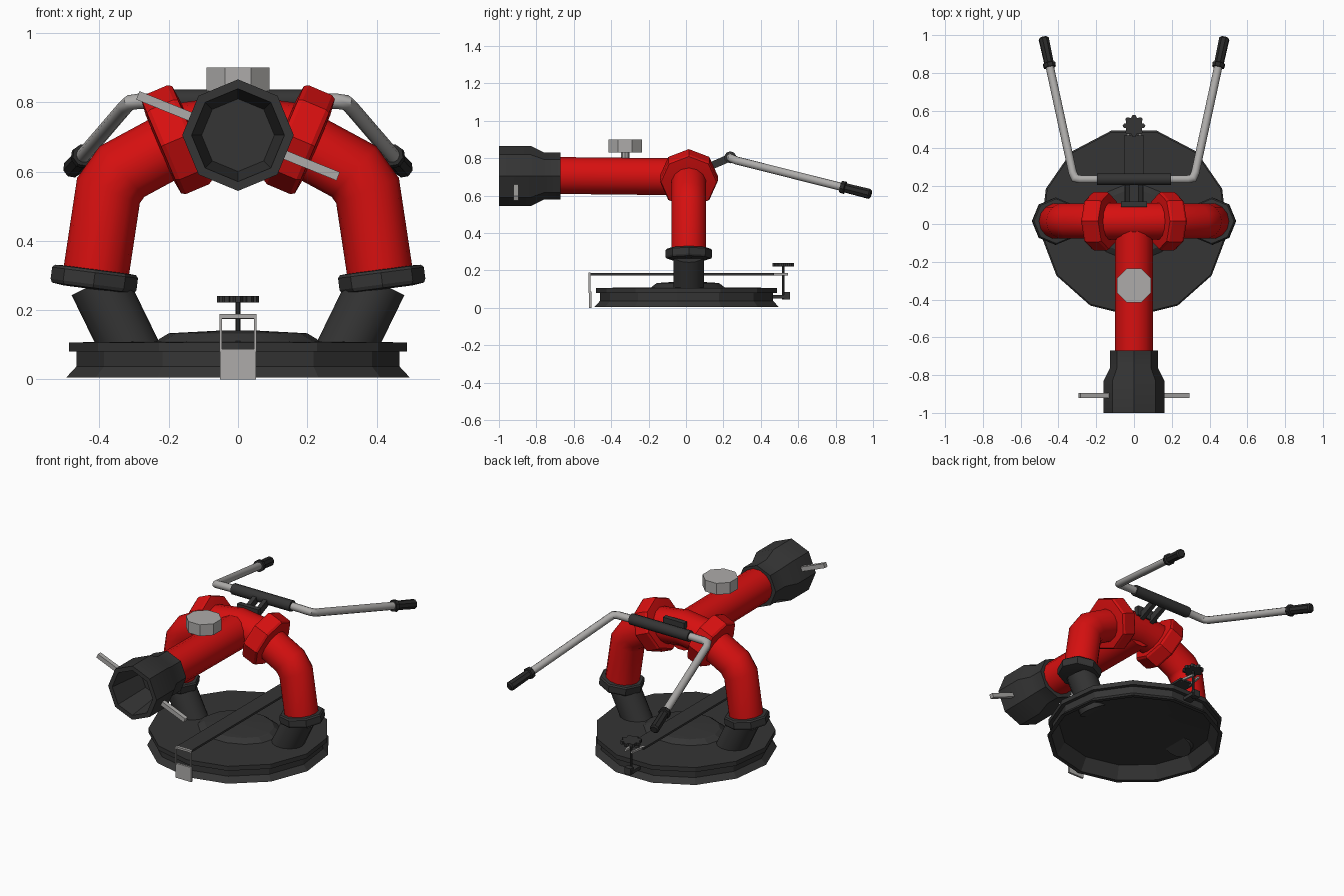
import bpy, bmesh, math
from mathutils import Vector

if "Cube" in bpy.data.objects:
    bpy.data.objects.remove(bpy.data.objects["Cube"])


def material(name, r, g, b):
    m = bpy.data.materials.new(name)
    m.diffuse_color = (r, g, b, 1)
    m.use_nodes = True
    m.node_tree.nodes["Principled BSDF"].inputs["Base Color"].default_value = m.diffuse_color
    return m


RED = material("red paint", 0.68, 0.005, 0.005)
BLACK = material("black metal", 0.035, 0.035, 0.035)
GRIP = material("dark grip", 0.022, 0.022, 0.022)
GREY = material("grey metal", 0.42, 0.41, 0.40)


def finish(name, bm, mat, angle=38):
    """Clean normals, keep hard edges sharp, link the object."""
    bmesh.ops.remove_doubles(bm, verts=bm.verts, dist=1e-5)
    bmesh.ops.recalc_face_normals(bm, faces=bm.faces)
    for f in bm.faces:
        f.smooth = True
    for e in bm.edges:
        e.smooth = len(e.link_faces) == 2 and e.calc_face_angle(0) < math.radians(angle)
    me = bpy.data.meshes.new(name)
    bm.to_mesh(me)
    bm.free()
    me.materials.append(mat)
    ob = bpy.data.objects.new(name, me)
    bpy.context.collection.objects.link(ob)
    return ob


def skin(bm, rings, caps=True):
    rings = [[bm.verts.new(p) for p in ring] for ring in rings]
    n = len(rings[0])
    for a, b in zip(rings, rings[1:]):
        for i in range(n):
            j = (i + 1) % n
            bm.faces.new((a[i], a[j], b[j], b[i]))
    if caps:
        bm.faces.new(rings[0])
        bm.faces.new(rings[-1])


def lathe(name, origin, axis, profile, sides, mat, phase=0.0, stretch=1.0, angle=38):
    """Spin (radius, height) points about an axis."""
    q = Vector((0, 0, 1)).rotation_difference(Vector(axis).normalized())
    rings = []
    for r, h in profile:
        ring = []
        for i in range(sides):
            a = math.radians(phase) + 2 * math.pi * i / sides
            p = Vector((r * math.cos(a), r * math.sin(a) * stretch, h))
            ring.append(Vector(origin) + q @ p)
        rings.append(ring)
    bm = bmesh.new()
    skin(bm, rings)
    return finish(name, bm, mat, angle)


def tube(name, pts, r, sides, mat, angle=48):
    """Mitred round tube along a path."""
    pts = [Vector(p) for p in pts]
    dirs = [(b - a).normalized() for a, b in zip(pts, pts[1:])]
    q = Vector((0, 0, 1)).rotation_difference(dirs[0])
    ring = [pts[0] + q @ Vector((r * math.cos(t), r * math.sin(t), 0))
            for t in (2 * math.pi * i / sides for i in range(sides))]
    rings = [ring]
    for k, d in enumerate(dirs):
        n = d + (dirs[k + 1] if k + 1 < len(dirs) else d)
        ring = [p + d * ((pts[k + 1] - p).dot(n) / d.dot(n)) for p in ring]
        rings.append(ring)
    bm = bmesh.new()
    skin(bm, rings)
    return finish(name, bm, mat, angle)


def bar(name, a, b, w, h, mat, up=(0, 0, 1)):
    """Rectangular bar from a to b: w sideways, h along up."""
    a, b = Vector(a), Vector(b)
    d = (b - a).normalized()
    side = d.cross(Vector(up)).normalized() * w / 2
    top = side.cross(d).normalized() * h / 2
    bm = bmesh.new()
    skin(bm, [[p + side + top, p - side + top, p - side - top, p + side - top] for p in (a, b)])
    return finish(name, bm, mat, 20)


# Base shell, hollow below, with a raised centre
lathe("base", (0, 0.01, 0), (0, 0, 1),
      [(0.02, 0.09), (0.43, 0.08), (0.475, 0.006), (0.499, 0.006), (0.47, 0.037), (0.47, 0.08),
       (0.492, 0.08), (0.492, 0.107), (0.46, 0.107), (0.02, 0.112)], 13, BLACK, -90, angle=15)
lathe("base_hump", (0, 0.01, 0), (0, 0, 1), [(0.25, 0.1), (0.225, 0.118), (0.2, 0.133), (0.05, 0.141)],
      14, BLACK, stretch=0.85, angle=15)

# Legs: stub, collar, bent pipe and swivel flange on each side
Y = 0.015
for s, tag in ((-1, "left"), (1, "right")):
    tube("leg_stub_" + tag, [(s * 0.305, Y, 0.075), (s * 0.405, Y, 0.28)], 0.084, 14, BLACK)
    lathe("leg_collar_" + tag, (s * 0.415, Y, 0.29), (s * -0.13, 0, 1),
          [(0.085, -0.03), (0.12, -0.026), (0.125, -0.016), (0.125, 0.018), (0.118, 0.026), (0.085, 0.028)],
          8, BLACK, 0, angle=15)
    tube("leg_pipe_" + tag, [(s * 0.411, Y, 0.3), (s * 0.374, Y, 0.545), (s * 0.335, Y, 0.6),
                             (s * 0.15, Y, 0.70)], 0.095, 14, RED)
    lathe("swivel_flange_" + tag, (s * 0.222, Y, 0.673), (s * -0.92, 0, 0.39),
          [(0.1, -0.006), (0.148, 0), (0.155, 0.012), (0.155, 0.085), (0.148, 0.097), (0.1, 0.102)],
          8, RED, 0, angle=15)

# Centre body and barrel
tube("cross_pipe", [(-0.15, Y, 0.70), (0, Y, 0.72), (0.15, Y, 0.70)], 0.1, 14, RED)
tube("barrel", [(0, 0.05, 0.70), (0, -0.69, 0.708)], 0.101, 14, RED)

# Nozzle with a deep bore and two handles
lathe("nozzle", (0, -0.67, 0.705), (0, -1, 0),
      [(0.05, 0), (0.126, 0), (0.126, 0.09), (0.161, 0.16), (0.161, 0.33), (0.134, 0.33),
       (0.105, 0.10), (0.02, 0.10)], 8, BLACK, 90, angle=25)
for s in (-1, 1):
    d = Vector((0.927 * s, 0, -0.375 * s))
    c = Vector((0, -0.908, 0.703))
    bar("nozzle_handle", c + d * 0.14, c + d * 0.312, 0.026, 0.026, GREY, (0, 1, 0))

# Pressure gauge
lathe("gauge", (0, -0.325, 0), (0, 0, 1), [(0.098, 0.832), (0.098, 0.9)], 8, GREY, 22.5)
lathe("gauge_stem", (0, -0.325, 0), (0, 0, 1), [(0.022, 0.78), (0.022, 0.84)], 8, GREY)

# Handlebar, its bracket and grips
tube("handlebar_sleeve", [(-0.195, 0.237, 0.805), (0.195, 0.237, 0.805)], 0.032, 10, BLACK)
bar("bracket_plate", (-0.07, 0.105, 0.775), (0.07, 0.105, 0.775), 0.03, 0.06, BLACK)
for s in (-1, 1):
    bar("bracket_arm", (s * 0.035, 0.09, 0.74), (s * 0.035, 0.235, 0.803), 0.025, 0.04, BLACK)
    a, b = Vector((s * 0.32, 0.25, 0.793)), Vector((s * 0.48, 0.99, 0.607))
    tube("handlebar", [(s * 0.18, 0.237, 0.805), (s * 0.285, 0.237, 0.803), (s * 0.312, 0.243, 0.799),
                       a.lerp(b, 0.03), a.lerp(b, 0.82)], 0.022, 10, GREY)
    lathe("grip", a, b - a, [(0.02, 0.61), (0.033, 0.61), (0.035, 0.632), (0.026, 0.636),
                             (0.028, 0.77), (0.02, 0.778)], 8, GRIP)

# Hold-down strap with a hooked plate at the front
bar("strap", (0, -0.515, 0.18), (0, 0.47, 0.18), 0.098, 0.012, BLACK)
bar("hook_plate", (0, -0.512, 0.0), (0, -0.512, 0.087), 0.105, 0.012, GREY, (0, 1, 0))
bar("hook_top", (-0.053, -0.516, 0.182), (0.053, -0.516, 0.182), 0.012, 0.012, GREY)
for s in (-1, 1):
    bar("hook_rod", (s * 0.05, -0.516, 0.08), (s * 0.05, -0.516, 0.186), 0.008, 0.01, GREY, (0, 1, 0))
    bar("strap_fork", (s * 0.035, 0.45, 0.18), (s * 0.02, 0.545, 0.18), 0.012, 0.012, GREY)

# Clamp screw with a lobed hand wheel at the back
lathe("clamp_screw", (0, 0.52, 0), (0, 0, 1), [(0.007, 0.045), (0.007, 0.235)], 8, BLACK)
lathe("hand_wheel", (0, 0.52, 0), (0, 0, 1), [(0.047, 0.222), (0.047, 0.24)], 12, BLACK)
for i in range(8):
    a = math.pi * i / 4
    lathe("wheel_lobe", (0.046 * math.cos(a), 0.52 + 0.046 * math.sin(a), 0), (0, 0, 1),
          [(0.014, 0.222), (0.014, 0.24)], 6, BLACK)
bar("clamp_jaw", (0, 0.46, 0.06), (0, 0.545, 0.06), 0.05, 0.02, BLACK)
bar("clamp_nut", (0, 0.525, 0.065), (0, 0.555, 0.065), 0.04, 0.04, BLACK)
